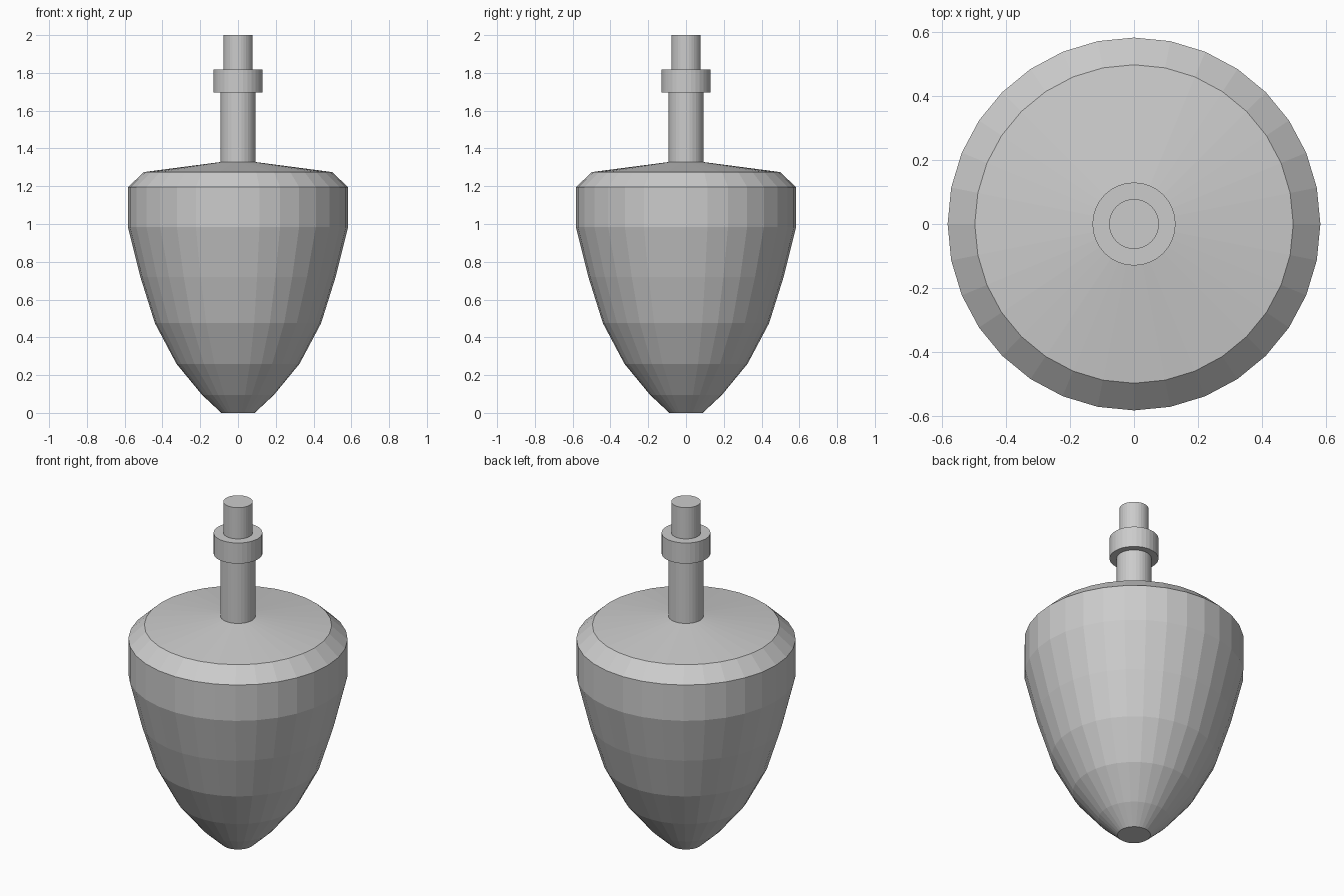
import bpy, bmesh
from math import cos, sin, tau

if "Cube" in bpy.data.objects:
    bpy.data.objects.remove(bpy.data.objects["Cube"])

SIDES = 32


def lathe(name, profile):
    """Closed flat-faced solid turned around z from (radius, height) points."""
    bm = bmesh.new()
    rings = [[bm.verts.new((r * cos(tau * i / SIDES), r * sin(tau * i / SIDES), z))
              for i in range(SIDES)] for r, z in profile]
    for low, high in zip(rings, rings[1:]):
        for i in range(SIDES):
            j = (i + 1) % SIDES
            bm.faces.new((low[i], low[j], high[j], high[i]))
    bm.faces.new(rings[0][::-1])
    bm.faces.new(rings[-1])
    mesh = bpy.data.meshes.new(name)
    bm.to_mesh(mesh)
    bm.free()
    obj = bpy.data.objects.new(name, mesh)
    bpy.context.collection.objects.link(obj)
    return obj


# Tapered, bullet-shaped body with bevelled shoulder and shallow conical top
lathe("body", [(0.088, 0), (0.19, 0.095), (0.326, 0.26), (0.44, 0.475),
               (0.517, 0.72), (0.583, 0.985), (0.583, 1.195),
               (0.498, 1.275), (0.093, 1.328)])

# Spindle, stepped down above the collar
lathe("lower_stem", [(0.093, 1.328), (0.093, 1.696)])
lathe("collar", [(0.13, 1.696), (0.13, 1.817)])
lathe("upper_stem", [(0.078, 1.817), (0.078, 2.0)])
